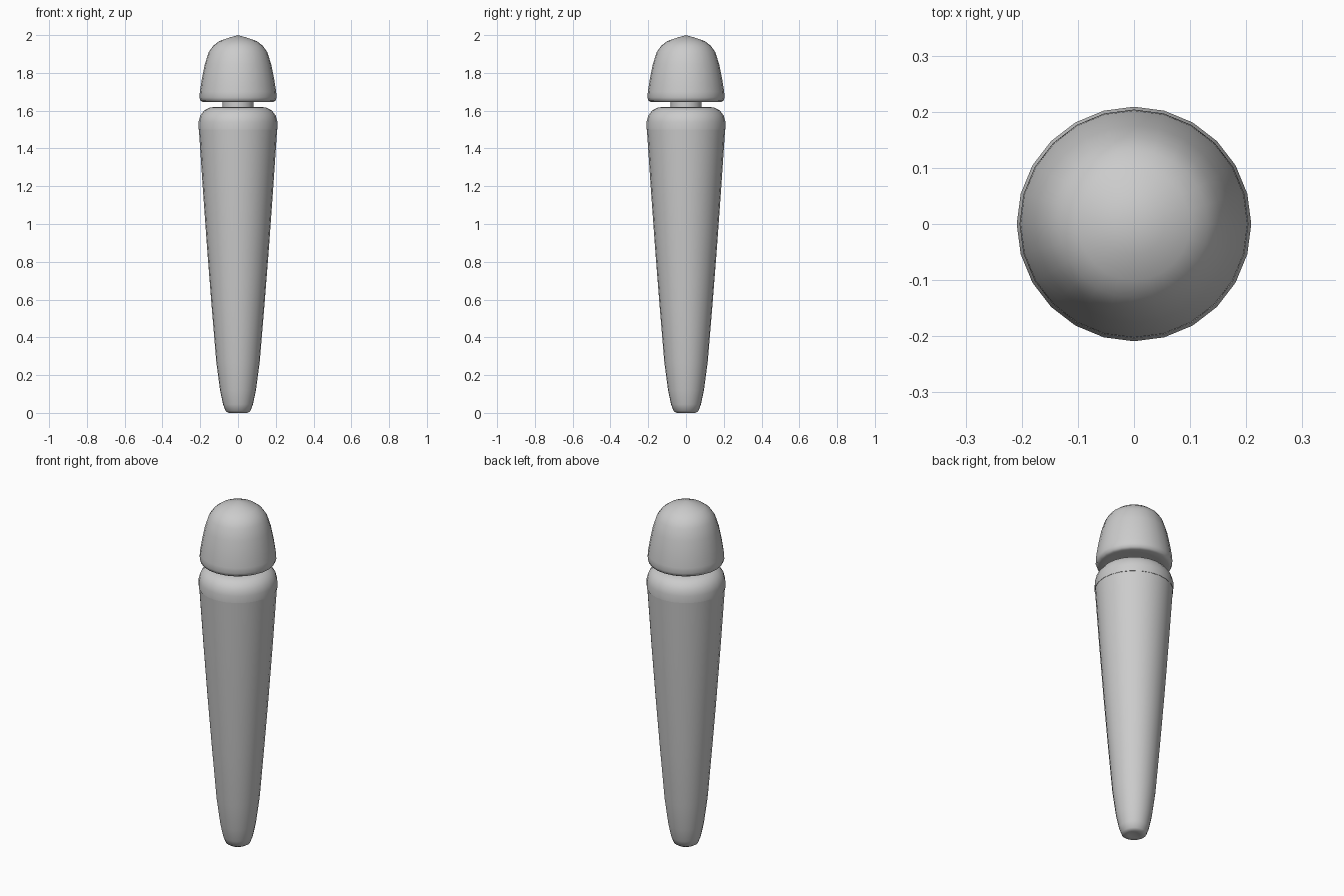
import bpy, bmesh, math

cube = bpy.data.objects.get("Cube")
if cube:
    bpy.data.objects.remove(cube, do_unlink=True)

SIDES = 24

grey = bpy.data.materials.new("plain grey")
grey.use_nodes = True
colour = (0.6, 0.6, 0.6, 1)
grey.diffuse_color = colour
grey.node_tree.nodes["Principled BSDF"].inputs["Base Color"].default_value = colour


def lathe(name, profile, angle=60):
    """Revolve (radius, height) points, listed upwards, around z."""
    bm = bmesh.new()
    verts = [bm.verts.new((r, 0, z)) for r, z in profile]
    edges = [bm.edges.new(pair) for pair in zip(verts, verts[1:])]
    bmesh.ops.spin(bm, geom=verts + edges, axis=(0, 0, 1), cent=(0, 0, 0),
                   angle=math.tau, steps=SIDES)
    bmesh.ops.remove_doubles(bm, verts=bm.verts, dist=0.0005)
    bmesh.ops.recalc_face_normals(bm, faces=bm.faces)
    mesh = bpy.data.meshes.new(name)
    bm.to_mesh(mesh)
    bm.free()
    mesh.materials.append(grey)
    obj = bpy.data.objects.new(name, mesh)
    bpy.context.collection.objects.link(obj)
    bpy.ops.object.select_all(action='DESELECT')
    obj.select_set(True)
    bpy.context.view_layer.objects.active = obj
    bpy.ops.object.shade_smooth_by_angle(angle=math.radians(angle))
    return obj


# Tapered handle with a rounded foot
lathe("handle", [(0, 0.01), (0.03, 0.003), (0.05, 0), (0.066, 0.01), (0.079, 0.045),
                 (0.095, 0.12), (0.115, 0.27), (0.14, 0.57), (0.162, 0.85),
                 (0.185, 1.17), (0.207, 1.5), (0, 1.5)])

# Rounded collar closing the handle
lathe("collar", [(0, 1.5), (0.209, 1.5), (0.209, 1.54), (0.2, 1.574), (0.178, 1.602),
                 (0.15, 1.616), (0.12, 1.62), (0, 1.62)])

# Short neck
lathe("neck", [(0.082, 1.61), (0.082, 1.665)])

# Domed head with a rolled lower rim
lathe("head", [(0, 1.65), (0.15, 1.648), (0.185, 1.645), (0.198, 1.652), (0.204, 1.67),
               (0.202, 1.7), (0.191, 1.77), (0.176, 1.845), (0.155, 1.91),
               (0.132, 1.943), (0.1, 1.968), (0.055, 1.984), (0, 2)])
